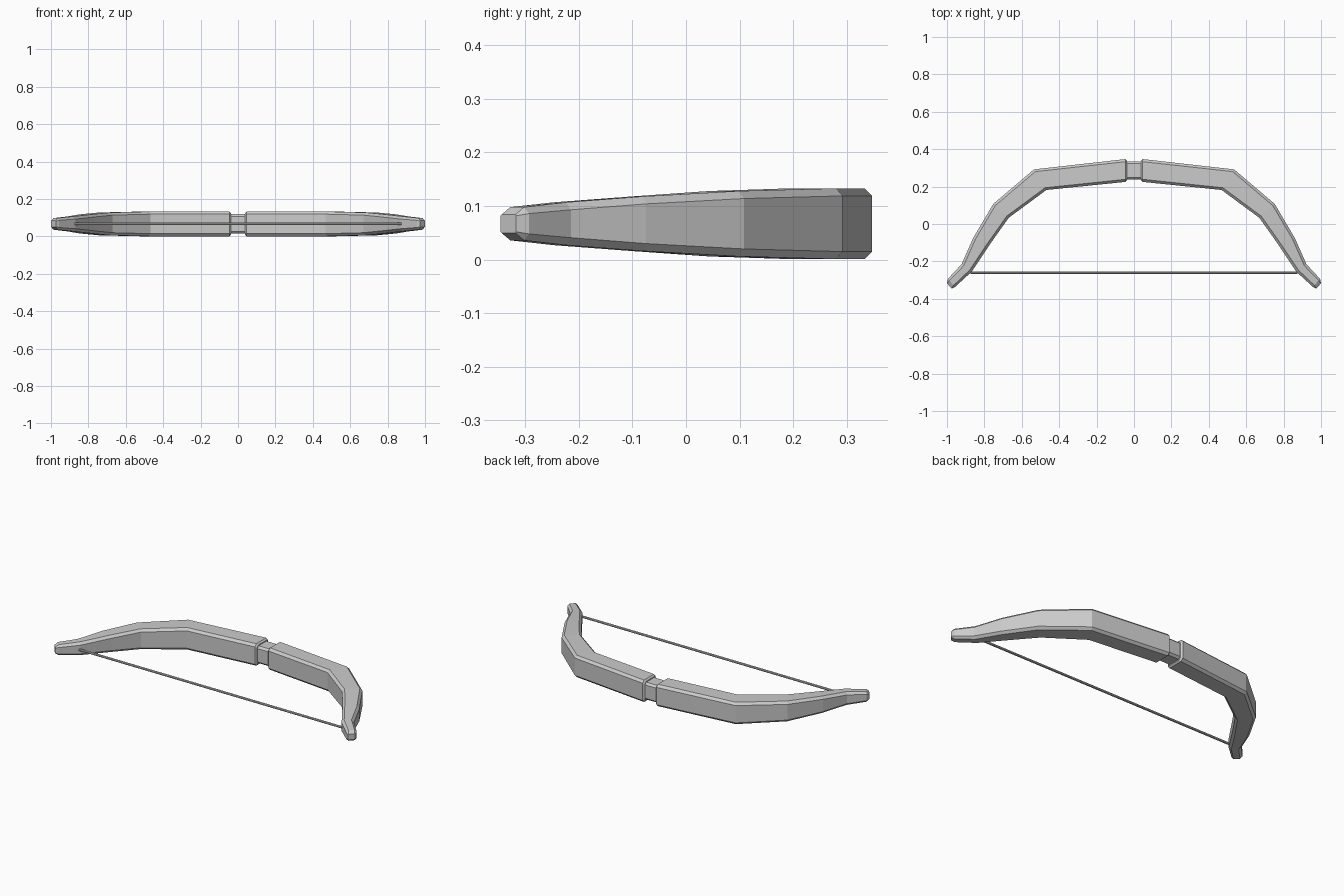
import bpy, bmesh, math
from mathutils import Vector

if "Cube" in bpy.data.objects:
    bpy.data.objects.remove(bpy.data.objects["Cube"])

ZC = 0.067  # mid-height of the whole bow


def loft(name, stations, mirror=False):
    """Loft chamfered-rectangle rings: (outer xy, inner xy, half height, chamfer)."""
    bm = bmesh.new()
    rings = []
    for outer, inner, h, c in stations:
        o, i = Vector((*outer, ZC)), Vector((*inner, ZC))
        d = (i - o).normalized() * c
        z, zc = Vector((0, 0, h)), Vector((0, 0, h - c))
        pts = [o - zc, o + zc, o + d + z, i - d + z,
               i + zc, i - zc, i - d - z, o + d - z]
        rings.append([bm.verts.new(p) for p in pts])
    for a, b in zip(rings, rings[1:]):
        for k in range(8):
            n = (k + 1) % 8
            bm.faces.new((a[k], a[n], b[n], b[k]))
    bm.faces.new(rings[0])
    bm.faces.new(rings[-1])
    bmesh.ops.recalc_face_normals(bm, faces=bm.faces)
    mesh = bpy.data.meshes.new(name)
    bm.to_mesh(mesh)
    bm.free()
    obj = bpy.data.objects.new(name, mesh)
    bpy.context.collection.objects.link(obj)
    if mirror:
        obj.modifiers.new("mirror", 'MIRROR')
    return obj


# Both limbs, from the bevelled grip end out to the bevelled tip
loft("bow_limbs", [
    ((0.037, 0.338), (0.037, 0.234), 0.057, 0.012),
    ((0.046, 0.347), (0.046, 0.225), 0.066, 0.014),
    ((0.535, 0.292), (0.468, 0.182), 0.066, 0.014),
    ((0.752, 0.108), (0.670, 0.033), 0.061, 0.014),
    ((0.860, -0.075), (0.768, -0.105), 0.051, 0.014),
    ((0.922, -0.215), (0.868, -0.255), 0.040, 0.014),
    ((0.995, -0.293), (0.957, -0.337), 0.031, 0.012),
    ((1.000, -0.317), (0.974, -0.346), 0.017, 0.002),
], mirror=True)

# Slimmer grip joining the limbs
loft("grip", [
    ((-0.06, 0.335), (-0.06, 0.237), 0.052, 0.012),
    ((0.06, 0.335), (0.06, 0.237), 0.052, 0.012),
])

# Straight string between the limb ends
bpy.ops.mesh.primitive_cylinder_add(vertices=8, radius=0.007, depth=1.75,
                                    location=(0, -0.26, ZC),
                                    rotation=(0, math.pi / 2, 0))
bpy.context.object.name = "bowstring"
